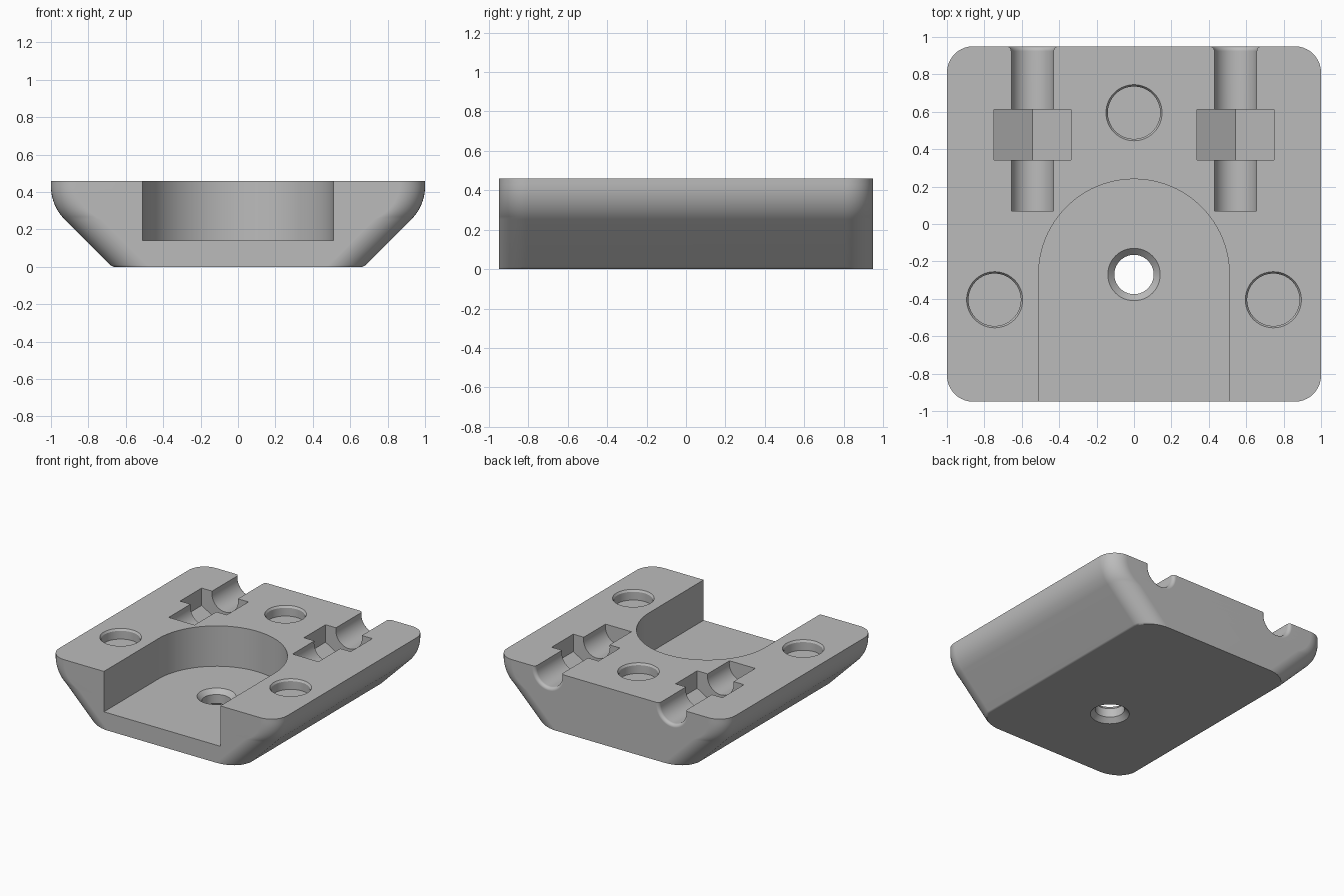
import bpy, bmesh
from math import sin, cos, pi, radians
from mathutils import Matrix

if "Cube" in bpy.data.objects:
    bpy.data.objects.remove(bpy.data.objects["Cube"])

grey = bpy.data.materials.new("plain grey")
grey.use_nodes = True
COLOUR = (0.5, 0.5, 0.5, 1)
grey.diffuse_color = COLOUR
grey.node_tree.nodes["Principled BSDF"].inputs["Base Color"].default_value = COLOUR

TOP, HALF_Y = 0.46, 0.95


def loft(name, rings, matrix=Matrix()):
    """Skin equal-length rings of points and cap both ends."""
    bm = bmesh.new()
    rows = [[bm.verts.new(matrix @ Matrix.Translation(p).to_translation()) for p in ring]
            for ring in rings]
    n = len(rows[0])
    for a, b in zip(rows, rows[1:]):
        for i in range(n):
            j = (i + 1) % n
            bm.faces.new((a[i], a[j], b[j], b[i]))
    bm.faces.new(rows[0][::-1])
    bm.faces.new(rows[-1])
    bmesh.ops.recalc_face_normals(bm, faces=bm.faces)
    mesh = bpy.data.meshes.new(name)
    bm.to_mesh(mesh)
    bm.free()
    obj = bpy.data.objects.new(name, mesh)
    obj.data.materials.append(grey)
    bpy.context.collection.objects.link(obj)
    return obj


def lathe(name, profile, matrix, sides=64, start=0.0):
    """Turn a (radius, height) profile round the local z axis."""
    angles = [start + 2 * pi * i / sides for i in range(sides)]
    return loft(name, [[(r * cos(a), r * sin(a), h) for a in angles]
                       for r, h in profile], matrix)


def body_ring(w, z, rx, ry=0.14, steps=10):
    """Rounded rectangle with elliptical corners at height z."""
    ring = []
    for q, (sx, sy) in enumerate(((1, 1), (-1, 1), (-1, -1), (1, -1))):
        for i in range(steps + 1):
            a = (q + i / steps) * pi / 2
            ring.append((sx * (w - rx) + rx * cos(a),
                         sy * (HALF_Y - ry) + ry * sin(a), z))
    return ring


# Body: sloping sides that curve up to vertical, rounded corners
rings = [body_ring(0.665, 0, 0.195), body_ring(0.684, 0.01, 0.2)]
for i in range(11):
    t = radians(45 * (1 - i / 10))
    rings.append(body_ring(0.75 + 0.25 * cos(t), 0.43 - 0.25 * sin(t),
                           0.14 / cos(t)))
rings.append(body_ring(1, TOP, 0.14))
body = loft("mounting_plate", rings)

cutters = []

# Open-fronted pocket with a round end
arc = [(0.51 * cos(pi * i / 48), -0.27 + 0.51 * sin(pi * i / 48)) for i in range(49)]
outline = arc + [(-0.51, -1.2), (0.51, -1.2)]
cutters.append(loft("pocket_cutter", [[(x, y, z) for x, y in outline]
                                      for z in (0.14, 0.7)]))

# Through hole, countersunk at both ends
cutters.append(lathe("screw_hole_cutter",
                     [(0.155, -0.015), (0.105, 0.035), (0.105, 0.105), (0.155, 0.155)],
                     Matrix.Translation((0, -0.27, 0))))

# Three shallow round recesses with chamfered rims
for x, y in ((0, 0.595), (0.745, -0.405), (-0.745, -0.405)):
    cutters.append(lathe("recess_cutter",
                         [(0.14, -0.08), (0.14, -0.015), (0.15, 0), (0.15, 0.1)],
                         Matrix.Translation((x, y, TOP))))

# Bolt channels with flared mouths, crossed by hexagonal nut slots
AXIS_Z, BORE, LIP = 0.44, 0.115, 0.025
along_y = Matrix.Rotation(-pi / 2, 4, "X")
for x in (-0.543, 0.543):
    place = Matrix.Translation((x, 0, AXIS_Z)) @ along_y
    flare = [(BORE + LIP * (1 - cos(a)), HALF_Y - LIP + LIP * sin(a))
             for a in (pi / 2 * i / 6 for i in range(7))]
    cutters.append(lathe("channel_cutter",
                         [(BORE, 0.07)] + flare + [(BORE + LIP, 1.1)], place))
    cutters.append(lathe("nut_slot_cutter",
                         [(0.205 / cos(pi / 6), y) for y in (0.343, 0.613)],
                         place, sides=6, start=pi / 6))

# Cut everything out of the body
bpy.context.view_layer.objects.active = body
for cutter in cutters:
    cutter.hide_render = True
    cut = body.modifiers.new("cut", "BOOLEAN")
    cut.operation, cut.solver, cut.object = "DIFFERENCE", "EXACT", cutter
    bpy.ops.object.modifier_apply(modifier=cut.name)
    bpy.data.objects.remove(cutter)

# Smooth curves, crisp edges
bpy.ops.object.select_all(action="DESELECT")
body.select_set(True)
bpy.ops.object.shade_smooth_by_angle(angle=radians(28))
weighted = body.modifiers.new("weighted normals", "WEIGHTED_NORMAL")
weighted.keep_sharp = True
